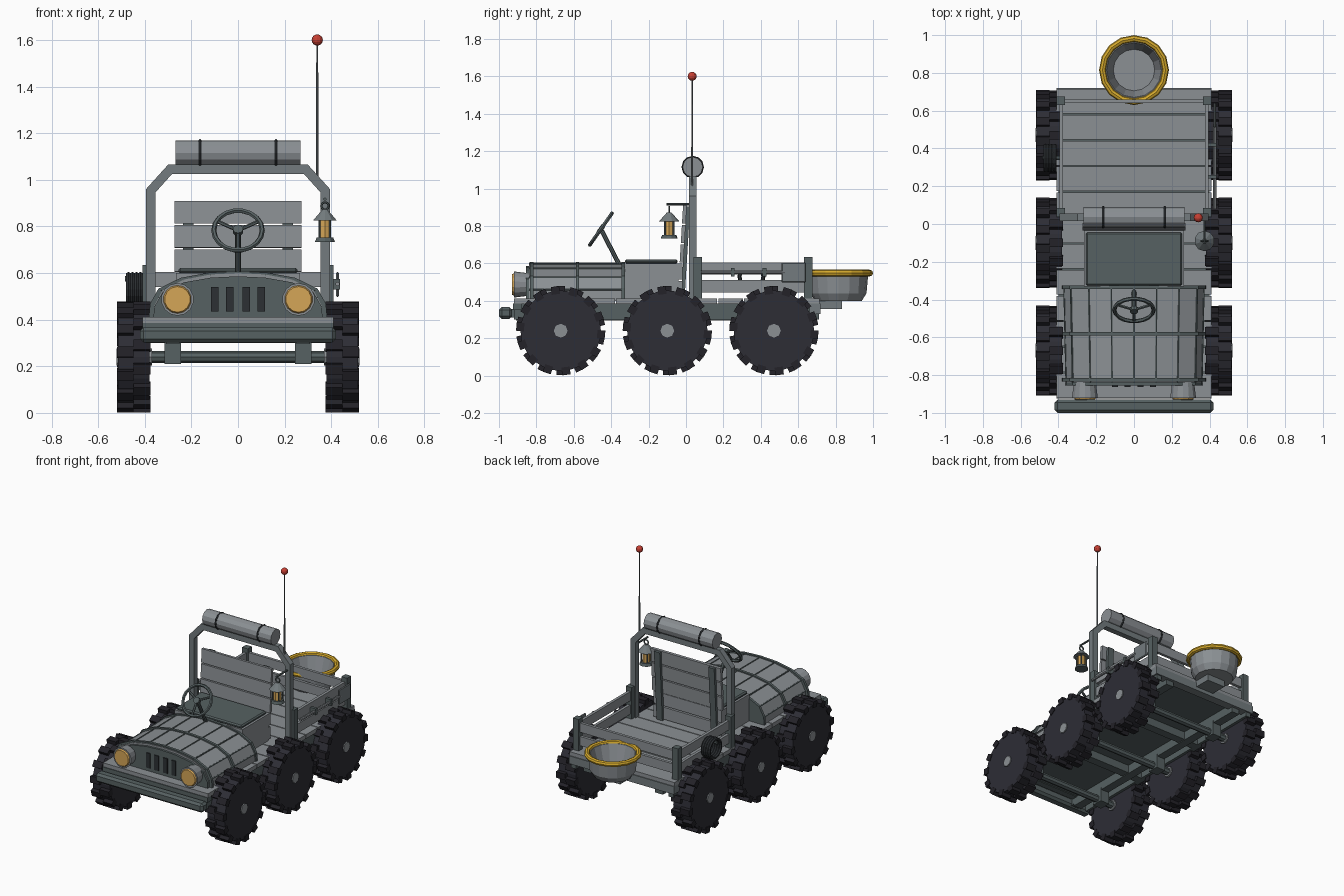
import bpy, bmesh, math
from mathutils import Vector, Matrix

if "Cube" in bpy.data.objects:
    bpy.data.objects.remove(bpy.data.objects["Cube"])


def material(name, code):
    rgb = [int(code[i:i + 2], 16) / 255 for i in (0, 2, 4)]
    col = [((c + 0.055) / 1.055) ** 2.4 for c in rgb] + [1]
    m = bpy.data.materials.new(name)
    m.use_nodes = True
    m.diffuse_color = col
    m.node_tree.nodes["Principled BSDF"].inputs["Base Color"].default_value = col
    return m


GREY = material("light grey planks", "8b9094")
MID = material("mid grey metal", "737b7e")
STEEL = material("dark steel", "566162")
TYRE = material("tyre black", "2d2d35")
LUG = material("tread black", "232228")
DARK = material("slot black", "2c3033")
AMBER = material("amber glass", "d5a657")
YELLOW = material("yellow rim", "d6aa2c")
RED = material("red tip", "c63f33")


def finish(name, bm, mat, smooth=False):
    bmesh.ops.recalc_face_normals(bm, faces=bm.faces[:])
    me = bpy.data.meshes.new(name)
    bm.to_mesh(me)
    bm.free()
    me.materials.append(mat)
    ob = bpy.data.objects.new(name, me)
    bpy.context.scene.collection.objects.link(ob)
    if smooth:
        bpy.context.view_layer.objects.active = ob
        ob.select_set(True)
        bpy.ops.object.shade_smooth_by_angle(angle=math.radians(40))
        ob.select_set(False)
    return ob


def box(name, x, y, z, mat, bevel=0.0):
    bm = bmesh.new()
    r = (x, y, z)
    mid = Vector([(a + b) / 2 for a, b in r])
    size = Vector([abs(b - a) for a, b in r])
    bmesh.ops.create_cube(bm, size=1, matrix=Matrix.Translation(mid) @ Matrix.Diagonal(size).to_4x4())
    if bevel:
        bmesh.ops.bevel(bm, geom=bm.edges[:], offset=bevel, segments=1, affect='EDGES')
    return finish(name, bm, mat)


def rod(name, p, q, r, mat, r2=None, sides=10, smooth=False):
    p, q = Vector(p), Vector(q)
    d = q - p
    bm = bmesh.new()
    bmesh.ops.create_cone(bm, cap_ends=True, segments=sides, radius1=r, radius2=r if r2 is None else r2, depth=d.length,
                          matrix=Matrix.Translation((p + q) / 2) @ d.to_track_quat('Z', 'Y').to_matrix().to_4x4())
    return finish(name, bm, mat, smooth)


def prism(name, pts, lo, hi, mat, taper=1.0):
    """Extrude an x-z outline along y; the lo end may be narrowed."""
    bm = bmesh.new()
    a = [bm.verts.new((x * taper, lo, z)) for x, z in pts]
    b = [bm.verts.new((x, hi, z)) for x, z in pts]
    bm.faces.new(a)
    bm.faces.new(b)
    n = len(pts)
    for i in range(n):
        bm.faces.new((a[i], a[(i + 1) % n], b[(i + 1) % n], b[i]))
    return finish(name, bm, mat)


def lathe(name, prof, centre, normal, mat, sides=16, closed=False, smooth=False):
    """Spin (radius, height) points around a line along normal."""
    rot = Vector(normal).to_track_quat('Z', 'Y').to_matrix().to_4x4()
    bm = bmesh.new()
    vs = [bm.verts.new((r, 0, z)) for r, z in prof]
    es = [bm.edges.new(e) for e in zip(vs, vs[1:])]
    if closed:
        es.append(bm.edges.new((vs[-1], vs[0])))
    bmesh.ops.spin(bm, geom=vs + es, cent=(0, 0, 0), axis=(0, 0, 1), angle=math.tau, steps=sides, use_duplicate=False)
    bmesh.ops.remove_doubles(bm, verts=bm.verts[:], dist=0.0002)
    bm.transform(Matrix.Translation(centre) @ rot)
    return finish(name, bm, mat, smooth)


def ring(name, centre, normal, major, minor, mat, sides=16, tube=8):
    prof = [(major + minor * math.cos(math.tau * i / tube), minor * math.sin(math.tau * i / tube)) for i in range(tube)]
    return lathe(name, prof, centre, normal, mat, sides, True)


# Wheels with staggered lugs, hubs and axles
for axle, wy in (("front", -0.67), ("middle", -0.10), ("rear", 0.47)):
    wz = 0.24
    rod(axle + "_axle", (-0.4, wy, wz), (0.4, wy, wz), 0.025, STEEL, sides=8)
    for s, side in ((1, "left"), (-1, "right")):
        tag = axle + "_" + side
        rod(tag + "_tyre", (s * 0.38, wy, wz), (s * 0.515, wy, wz), 0.215, TYRE, sides=28)
        rod(tag + "_hub", (s * 0.37, wy, wz), (s * 0.522, wy, wz), 0.037, GREY, sides=8)
        box(tag + "_bracket", (s * 0.245, s * 0.315), (wy - 0.04, wy + 0.04), (0.21, 0.31), STEEL)
        bm = bmesh.new()
        for i in range(14):
            for half, x in enumerate((0.412, 0.484)):
                turn = Matrix.Rotation(math.tau * i / 14 + half * 0.13, 4, 'X')
                bmesh.ops.create_cube(bm, size=1, matrix=Matrix.Translation((s * x, wy, wz)) @ turn
                                      @ Matrix.Translation((0, 0, 0.217)) @ Matrix.Diagonal((0.072, 0.045, 0.042, 1)))
        finish(tag + "_tread", bm, LUG)

# Chassis and plank deck
box("chassis_plate", (-0.37, 0.37), (-0.91, 0.70), (0.355, 0.385), STEEL)
for s in (-1, 1):
    box("side_beam", (s * 0.36, s * 0.40), (-0.92, 0.71), (0.30, 0.385), STEEL)
    box("chassis_rail", (s * 0.25, s * 0.31), (-0.91, 0.70), (0.295, 0.36), STEEL)
    box("bumper_arm", (s * 0.25, s * 0.31), (-0.96, -0.90), (0.31, 0.355), STEEL)
for y in (-0.385, 0.185):
    box("cross_beam", (-0.37, 0.37), (y - 0.03, y + 0.03), (0.30, 0.36), STEEL)
box("front_beam", (-0.41, 0.41), (-0.925, -0.88), (0.35, 0.385), STEEL)
box("rear_beam", (-0.41, 0.41), (0.66, 0.72), (0.33, 0.385), MID)
box("bumper", (-0.42, 0.42), (-1.0, -0.93), (0.303, 0.367), STEEL, 0.015)
for i in range(12):
    y = -0.92 + i * 0.1367
    box("deck_plank", (-0.41, 0.41), (y, y + 0.13), (0.383, 0.412), GREY)

# Hood shell, seams, straps and grille
half = [(0.375, 0.40), (0.37, 0.46), (0.335, 0.525), (0.24, 0.572), (0.12, 0.594)]
arch = half + [(0, 0.60)] + [(-x, z) for x, z in reversed(half)]
prism("hood", arch, -0.84, -0.33, GREY, 0.97)
for x, z in arch[1:-1]:
    rod("hood_seam", (x * 0.97, -0.84, z), (x, -0.33, z), 0.005, STEEL, sides=6)
for y in (-0.825, -0.58, -0.335):
    prism("hood_strap", [(x * 1.02, z + 0.008) for x, z in arch], y - 0.009, y + 0.009, STEEL)
grille = [(x * 0.97, 0.40 + (z - 0.40) * 0.93) for x, z in arch]
prism("grille_plate", grille, -0.855, -0.83, STEEL)
for x in (-0.1, -0.035, 0.035, 0.1):
    box("grille_slot", (x - 0.016, x + 0.016), (-0.862, -0.85), (0.435, 0.54), DARK)
for s in (-1, 1):
    rod("headlight_housing", (s * 0.26, -0.80, 0.487), (s * 0.26, -0.92, 0.487), 0.055, GREY, 0.07, 14)
    rod("headlight_lens", (s * 0.26, -0.915, 0.487), (s * 0.26, -0.93, 0.487), 0.063, AMBER, 0.055, 14)

# Steering wheel
hub, normal = Vector((0, -0.455, 0.783)), Vector((0, 0.82, -0.575))
up = Vector((0, 0.575, 0.82))
ring("steering_wheel", hub, normal, 0.104, 0.011, STEEL, 18, 6)
for a in (-62, 62, 180):
    tip = hub + (up * math.cos(math.radians(a)) + Vector((1, 0, 0)) * math.sin(math.radians(a))) * 0.104
    rod("steering_spoke", hub, tip, 0.008, STEEL, sides=6)
rod("steering_hub", hub - normal * 0.012, hub + normal * 0.012, 0.022, STEEL)
rod("steering_column", hub, (0, -0.35, 0.58), 0.012, STEEL, sides=8)

# Bench seat with slatted back
box("seat_base", (-0.265, 0.265), (-0.33, -0.04), (0.41, 0.60), GREY)
box("seat_cushion", (-0.255, 0.255), (-0.325, -0.045), (0.598, 0.622), STEEL, 0.008)
lean = Matrix.Translation((0, -0.022, 0.57)) @ Matrix.Rotation(-0.06, 4, 'X')
for i in range(3):
    z = 0.035 + i * 0.104
    slat = box("backrest_slat", (-0.273, 0.273), (-0.014, 0.006), (z, z + 0.096), GREY)
    slat.data.transform(lean)
for s in (-1, 1):
    post = box("backrest_post", (s * 0.19, s * 0.235), (0.004, 0.024), (-0.16, 0.335), STEEL)
    post.data.transform(lean)
for z in (0.42, 0.515):
    box("bed_front_board", (-0.265, 0.265), (-0.04, -0.018), (z, z + 0.085), GREY)

# Cargo bed boards and corner posts
for s in (-1, 1):
    for y in (0.06, 0.65):
        box("bed_post", (s * 0.365, s * 0.41), (y - 0.02, y + 0.025), (0.40, 0.635), STEEL)
    for z0, z1 in ((0.445, 0.51), (0.54, 0.605)):
        box("bed_side_board", (s * 0.375, s * 0.395), (0.07, 0.65), (z0, z1), GREY)
for z0, z1 in ((0.445, 0.51), (0.54, 0.605)):
    box("tail_board", (-0.375, 0.375), (0.64, 0.66), (z0, z1), GREY)

# Roll bar with bedroll and straps
outer = [(0.395, 0.40), (0.395, 0.96), (0.30, 1.065)]
inner = [(0.355, 0.40), (0.355, 0.945), (0.283, 1.025)]
outline = outer + [(-x, z) for x, z in reversed(outer)] + [(-x, z) for x, z in inner] + inner[::-1]
prism("roll_bar", outline, 0.015, 0.055, MID)
rod("bedroll", (-0.268, 0.036, 1.115), (0.268, 0.036, 1.115), 0.054, GREY, sides=12)
for x in (-0.163, 0.163):
    ring("bedroll_strap", (x, 0.036, 1.115), (1, 0, 0), 0.053, 0.007, DARK, 12, 6)

# Antenna
rod("antenna", (0.34, 0.033, 0.99), (0.34, 0.033, 1.6), 0.0055, MID, 0.004, 8)
bm = bmesh.new()
bmesh.ops.create_uvsphere(bm, u_segments=12, v_segments=8, radius=0.024, matrix=Matrix.Translation((0.34, 0.033, 1.6)))
finish("antenna_tip", bm, RED)

# Hanging lantern
lx, ly = 0.373, -0.09
rod("lantern_arm", (lx, 0.03, 0.917), (lx, -0.105, 0.917), 0.007, STEEL, sides=6)
ring("lantern_loop", (lx, ly, 0.888), (0, 1, 0), 0.016, 0.005, STEEL, 10, 6)
rod("lantern_roof", (lx, ly, 0.825), (lx, ly, 0.872), 0.054, MID, 0.012, 10)
rod("lantern_glass", (lx, ly, 0.75), (lx, ly, 0.83), 0.026, AMBER, sides=8)
rod("lantern_base", (lx, ly, 0.733), (lx, ly, 0.752), 0.045, STEEL, 0.038, 10)
for i in range(4):
    a = math.tau * (i + 0.5) / 4
    px, py = lx + 0.032 * math.cos(a), ly + 0.032 * math.sin(a)
    rod("lantern_rib", (px, py, 0.75), (px, py, 0.83), 0.005, STEEL, sides=6)

# Rear tub with yellow rim on a bracket
tub = [(0, 0.40), (0.125, 0.40), (0.15, 0.44), (0.16, 0.55), (0.145, 0.55), (0.11, 0.43), (0, 0.43)]
lathe("rear_tub", tub, (0, 0.815, 0), (0, 0, 1), GREY, 16)
ring("tub_rim", (0, 0.815, 0.548), (0, 0, 1), 0.167, 0.018, YELLOW, 16)
box("tub_bracket", (-0.07, 0.07), (0.69, 0.835), (0.355, 0.402), MID)

# Rope coil on the right side, shovel on the left
for i in range(4):
    ring("rope_coil", (-0.419 - i * 0.017, 0.35, 0.53), (1, 0, 0), 0.064, 0.011, DARK, 16, 6)
rod("rope_peg", (-0.39, 0.35, 0.575), (-0.485, 0.35, 0.575), 0.012, STEEL, sides=8)
rod("shovel_handle", (0.427, 0.08, 0.553), (0.427, 0.53, 0.553), 0.009, GREY, sides=8)
box("shovel_blade", (0.421, 0.433), (0.51, 0.64), (0.497, 0.605), MID, 0.005)
for y in (0.25, 0.42):
    box("shovel_clip", (0.39, 0.438), (y - 0.01, y + 0.01), (0.53, 0.575), STEEL)
